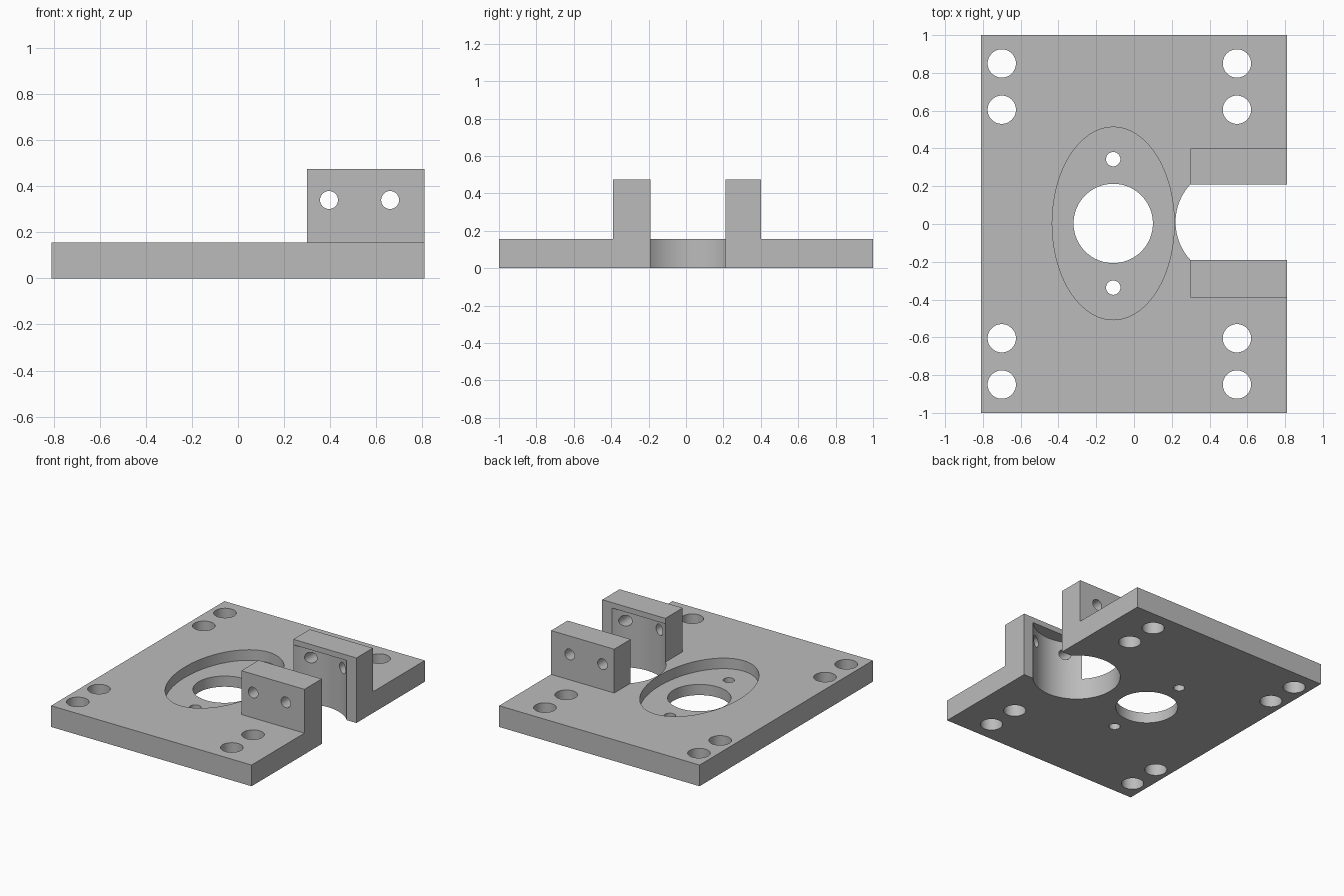
import bpy
from mathutils import Matrix, Vector

cube = bpy.data.objects.get("Cube")
if cube:
    bpy.data.objects.remove(cube, do_unlink=True)

grey = bpy.data.materials.new("machined_grey")
grey.use_nodes = True
colour = (0.5, 0.5, 0.5, 1)
grey.diffuse_color = colour
grey.node_tree.nodes["Principled BSDF"].inputs["Base Color"].default_value = colour

HALF_X, THICK = 0.81, 0.155
SLOT_Y = 0.01      # the slot and its lugs sit slightly off centre


def box(name, low, high):
    low, high = Vector(low), Vector(high)
    bpy.ops.mesh.primitive_cube_add(size=1, location=(low + high) / 2)
    ob = bpy.context.object
    ob.name = name
    ob.data.transform(Matrix.Diagonal((*(high - low), 1)))
    ob.data.materials.append(grey)
    return ob


def cylinder(name, centre, rx, ry, depth, sides=64, rotation=(0, 0, 0)):
    bpy.ops.mesh.primitive_cylinder_add(vertices=sides, radius=1, depth=depth,
                                        location=centre, rotation=rotation)
    ob = bpy.context.object
    ob.name = name
    ob.data.transform(Matrix.Diagonal((rx, ry, 1, 1)))
    ob.data.materials.append(grey)
    ob.hide_render = True
    return ob


def combine(target, other, operation):
    mod = target.modifiers.new(operation.lower(), "BOOLEAN")
    mod.operation, mod.solver, mod.object = operation, "EXACT", other
    bpy.context.view_layer.objects.active = target
    bpy.ops.object.modifier_apply(modifier=mod.name)
    bpy.data.objects.remove(other, do_unlink=True)


# Base plate with the two upright lugs
plate = box("mounting_plate", (-HALF_X, -1, 0), (HALF_X, 1, THICK))
for name, y0, y1 in (("front_lug", -0.39, -0.19), ("back_lug", 0.21, 0.40)):
    combine(plate, box(name, (0.30, y0, 0), (HALF_X, y1, 0.475)), "UNION")

# Open slot and the round pocket that bites into the lugs
slot = box("slot_cutter", (0.515, -0.19, -0.1), (1, 0.21, 0.6))
combine(plate, slot, "DIFFERENCE")
pocket_top = 0.435
pocket = cylinder("pocket_cutter", (0.515, SLOT_Y, pocket_top - 0.4), 0.295, 0.295, 0.8, 96)
combine(plate, pocket, "DIFFERENCE")

# Shallow oval recess with a large bore and two small holes
BORE_X = -0.11
combine(plate, cylinder("recess_cutter", (BORE_X, 0.003, 0.278), 0.323, 0.51, 0.4, 96), "DIFFERENCE")
combine(plate, cylinder("bore_cutter", (BORE_X, 0.003, 0), 0.21, 0.21, 1), "DIFFERENCE")
for side in (-1, 1):
    hole = cylinder("pin_hole_cutter", (BORE_X, 0.003 + side * 0.34, 0), 0.038, 0.038, 1, 32)
    combine(plate, hole, "DIFFERENCE")

# Mounting holes in pairs near each corner
for x in (-0.70, 0.545):
    for y in (-0.85, -0.605, 0.605, 0.85):
        combine(plate, cylinder("mount_hole_cutter", (x, y, 0), 0.075, 0.075, 1, 48), "DIFFERENCE")

# Cross holes through both lugs
for x in (0.395, 0.66):
    hole = cylinder("cross_hole_cutter", (x, 0, 0.34), 0.039, 0.039, 2, 32, (1.570796, 0, 0))
    combine(plate, hole, "DIFFERENCE")

bpy.ops.object.select_all(action="DESELECT")
plate.select_set(True)
bpy.context.view_layer.objects.active = plate
bpy.ops.object.shade_smooth_by_angle(angle=0.6)
